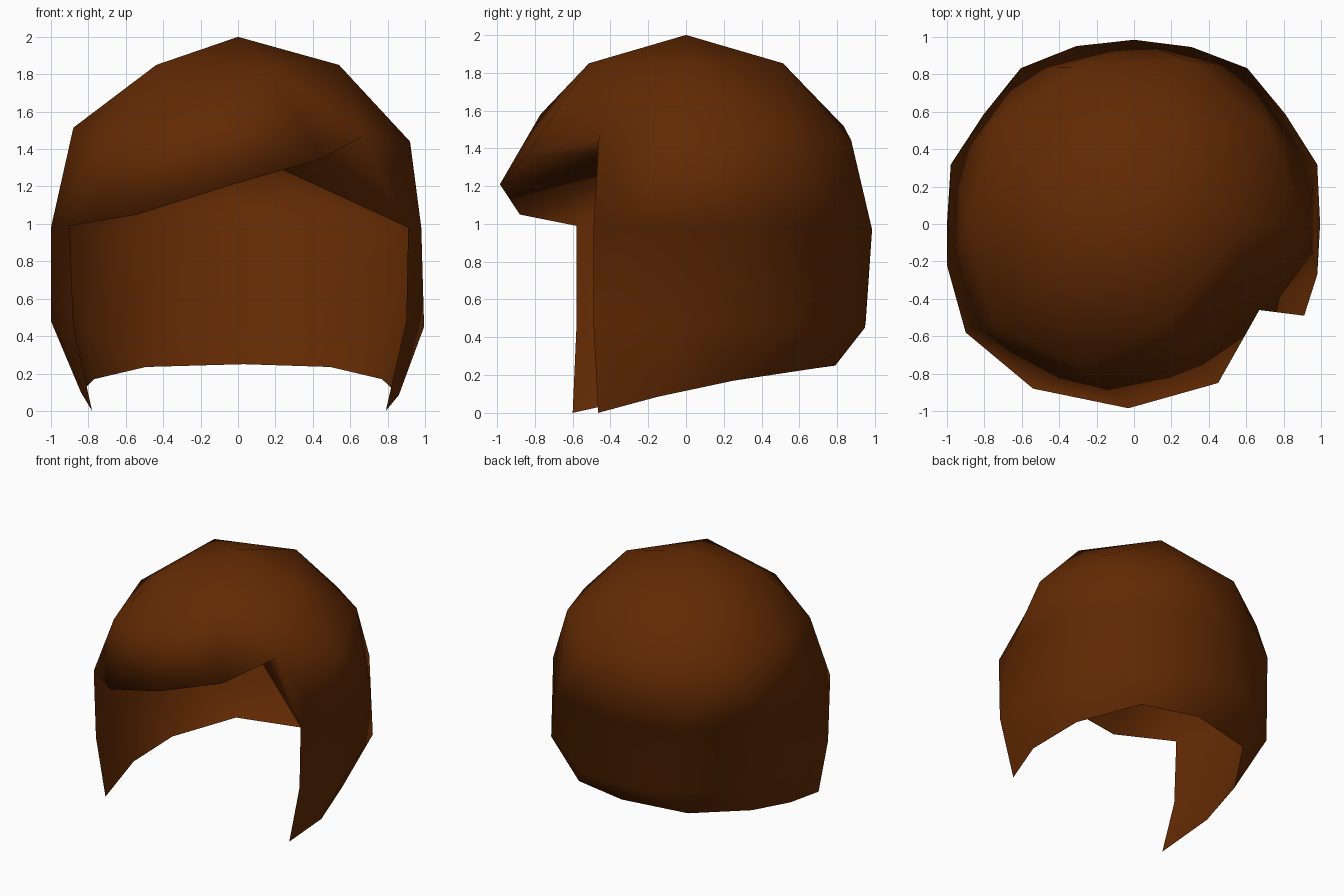
import bpy, bmesh, math

if "Cube" in bpy.data.objects:
    bpy.data.objects.remove(bpy.data.objects["Cube"])

hair = bpy.data.materials.new("warm brown")
hair.diffuse_color = (0.125, 0.023, 0.001, 1)
hair.use_nodes = True
hair.node_tree.nodes["Principled BSDF"].inputs["Base Color"].default_value = hair.diffuse_color

bm = bmesh.new()


def v(x, y, z):
    return bm.verts.new((x, y, z))


def ring(count, start, radii, heights, moved={}):
    """Ring of vertices; radius and height alternate, single ones can be moved."""
    out = []
    for k in range(count):
        a = math.radians(start + 360 / count * k)
        r, z = radii[k % 2], heights[k % 2]
        out.append(v(*moved.get(k, (r * math.cos(a), r * math.sin(a), z))))
    return out


def tri(*verts):
    bm.faces.new(verts).smooth = True


# Rings of a triangulated ball, pulled into the hair shape at the front
crown = v(0, 0, 2)
top = ring(5, 0, (.54, .54), (1.85, 1.85))
brow = ring(10, 0, (.92, .88), (1.44, 1.515),
            {7: (-.27, -.77, 1.58), 8: (.45, -.85, 1.35), 9: (.67, -.46, 1.47)})
ear = ring(10, 18, (1.03, 1.03), (.98, .98),
           {2: (0, .985, .97), 5: (-1, -.22, .98), 6: (-.54, -.88, 1.05),
            7: (-.03, -.985, 1.21), 8: (.91, -.49, .98), 9: (.98, -.27, .98)})
nape = ring(10, 0, (.995, 1.0), (.45, .48),
            {6: (-.88, -.58, .45), 9: (.9, -.49, .48)})
hem = ring(10, 18, (.8, .84), (.17, .235),
           {0: (.77, .25, .17), 2: (.03, .79, .25), 4: (-.77, .25, .17),
            5: (-.84, -.15, .1), 6: (-.78, -.6, 0),
            8: (.79, -.465, 0), 9: (.86, -.15, .085)})
left_temple = v(-.9, -.58, .99)

# Crown cap
for j in range(5):
    n, a, b, c = (j + 1) % 5, 2 * j, 2 * j + 1, (2 * j + 2) % 10
    tri(crown, top[j], top[n])
    tri(top[j], brow[a], brow[b])
    tri(top[j], brow[b], top[n])
    tri(top[n], brow[b], brow[c])

# Brow to ear level; the gap beside the parting (index 8) stays open
for k in range(10):
    n = (k + 1) % 10
    if k != 8:
        tri(brow[k], ear[k], brow[n])
    if k == 5:
        tri(ear[5], left_temple, brow[6])
        tri(left_temple, ear[6], brow[6])
    elif k != 7:
        tri(ear[k], ear[n], brow[n])

# Sides and back, from the right lock (8) round to the left lock (6)
locks = list(ear)
locks[6] = left_temple
for upper, lower in ((locks, nape), (hem, nape)):
    for k in (9, 0, 1, 2, 3, 4, 5):
        tri(upper[k], lower[k], lower[(k + 1) % 10])
    for k in (8, 9, 0, 1, 2, 3, 4, 5):
        n = (k + 1) % 10
        tri(upper[k], upper[n], lower[n])

# Scalp lining: shallow inner dome closing the shell from below
lining = v(0, 0, 1.4)
loop = ear[8:] + ear[:6] + [left_temple] + ear[6:8] + brow[8:]
for i, a in enumerate(loop):
    tri(a, loop[(i + 1) % len(loop)], lining)

bmesh.ops.remove_doubles(bm, verts=[x for x in bm.verts if not x.link_faces], dist=1e-5)
bmesh.ops.delete(bm, geom=[x for x in bm.verts if not x.link_faces], context='VERTS')
bmesh.ops.recalc_face_normals(bm, faces=bm.faces)

mesh = bpy.data.meshes.new("hair")
bm.to_mesh(mesh)
bm.free()
mesh.materials.append(hair)
bpy.context.collection.objects.link(bpy.data.objects.new("hair", mesh))
